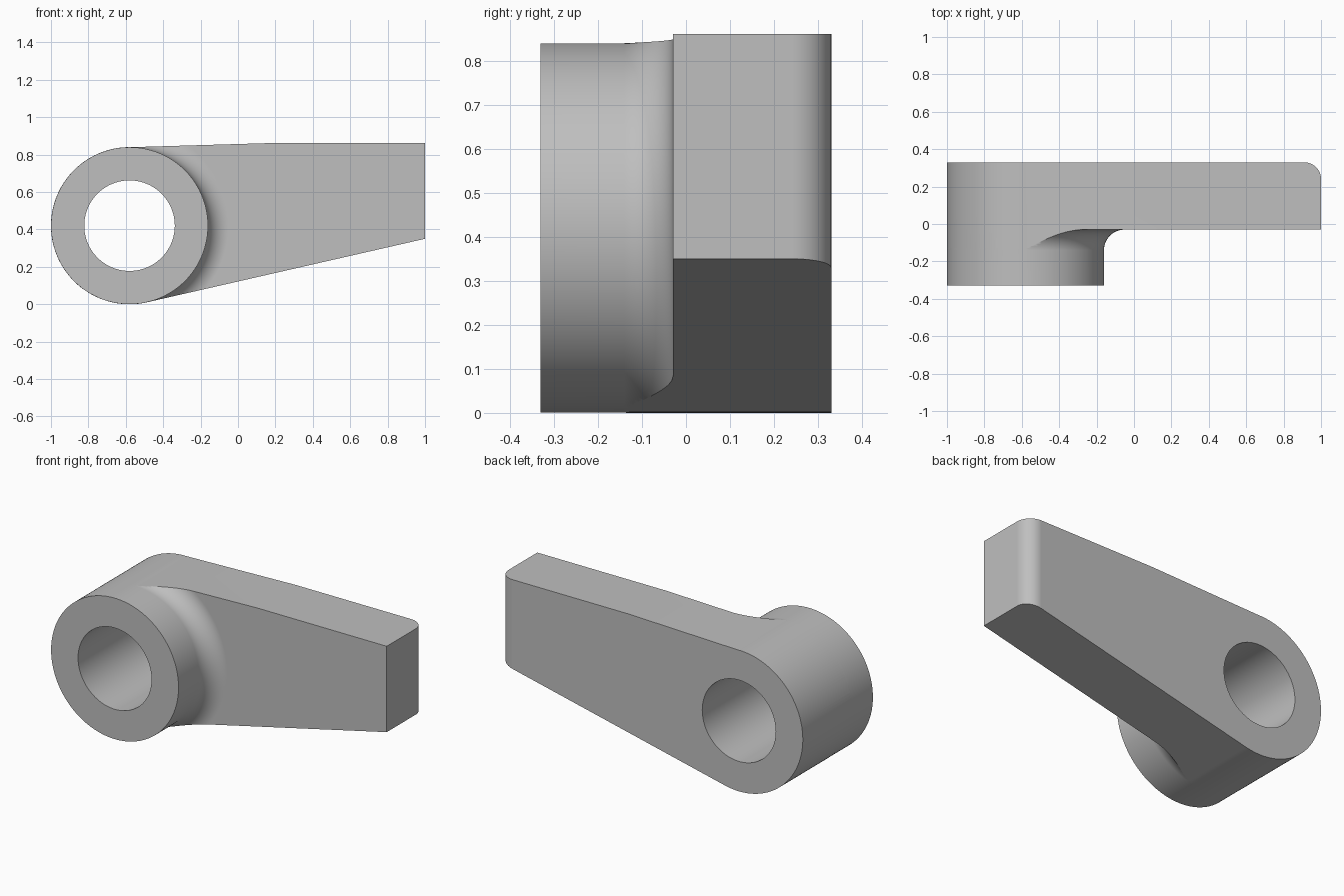
import bpy, bmesh
from math import sin, cos, radians, pi

cube = bpy.data.objects.get("Cube")
if cube:
    bpy.data.objects.remove(cube)

HUB_X, HUB_Z, HUB_R, HOLE_R = -0.58, 0.42, 0.42, 0.242
HALF_DEPTH, ARM_FRONT, FILLET = 0.33, -0.03, 0.11

grey = bpy.data.materials.new("plain grey")
grey.use_nodes = True
colour = (0.52, 0.52, 0.52, 1)
grey.diffuse_color = colour
grey.node_tree.nodes["Principled BSDF"].inputs["Base Color"].default_value = colour


def make_object(name, bm):
    bmesh.ops.recalc_face_normals(bm, faces=bm.faces)
    mesh = bpy.data.meshes.new(name)
    bm.to_mesh(mesh)
    bm.free()
    mesh.materials.append(grey)
    obj = bpy.data.objects.new(name, mesh)
    bpy.context.collection.objects.link(obj)
    return obj


def revolve(name, profile, segments=160):
    """Solid turned about the hub axis from (radius, y) pairs."""
    bm = bmesh.new()
    rings = []
    for r, y in profile:
        angles = [2 * pi * i / segments for i in range(segments)]
        rings.append([bm.verts.new((HUB_X + r * cos(a), y, HUB_Z + r * sin(a))) for a in angles])
    for low, high in zip(rings, rings[1:]):
        for i in range(segments):
            j = (i + 1) % segments
            bm.faces.new((low[i], low[j], high[j], high[i]))
    bm.faces.new(rings[0])
    bm.faces.new(rings[-1])
    return make_object(name, bm)


def cut(obj, cutter, operation):
    mod = obj.modifiers.new(operation, 'BOOLEAN')
    mod.operation, mod.solver, mod.object = operation, 'EXACT', cutter
    bpy.context.view_layer.objects.active = obj
    bpy.ops.object.modifier_apply(modifier=mod.name)
    bpy.data.objects.remove(cutter)


# Lever outline: round hub with a tapering arm
steps = 90
start, end = radians(88.5), radians(282.8)
outline = [(HUB_X + HUB_R * cos(a), HUB_Z + HUB_R * sin(a))
           for a in (start + (end - start) * i / steps for i in range(steps + 1))]
outline += [(1, 0.35), (1, 0.861), (0.15, 0.861)]

bm = bmesh.new()
face = bm.faces.new([bm.verts.new((x, -HALF_DEPTH, z)) for x, z in outline])
extruded = bmesh.ops.extrude_face_region(bm, geom=[face])["geom"]
back = [v for v in extruded if isinstance(v, bmesh.types.BMVert)]
bmesh.ops.translate(bm, verts=back, vec=(0, 2 * HALF_DEPTH, 0))

# Rounded back corner at the arm tip
tip = [e for e in bm.edges if all(v.co.x > 0.99 and v.co.y > 0 for v in e.verts)]
bmesh.ops.bevel(bm, geom=tip, offset=0.09, segments=12, profile=0.5, affect='EDGES')
lever = make_object("lever_arm", bm)

# Turned envelope: boss, concave fillet, then the full width of the arm
boss_r = HUB_R - 0.0005
envelope = [(boss_r, -0.5)]
for i in range(17):
    t = pi / 2 * i / 16
    envelope.append((boss_r + FILLET * (1 - cos(t)), ARM_FRONT - FILLET * (1 - sin(t))))
envelope += [(1.9, ARM_FRONT), (1.9, 0.5)]
cut(lever, revolve("boss_envelope", envelope), 'INTERSECT')

# Through hole
cut(lever, revolve("hole_cutter", [(HOLE_R, -0.5), (HOLE_R, 0.5)], 128), 'DIFFERENCE')

# Smooth curved walls, crisp rims
bpy.ops.object.select_all(action='DESELECT')
lever.select_set(True)
bpy.context.view_layer.objects.active = lever
bpy.ops.object.shade_smooth_by_angle(angle=radians(25))
normals = lever.modifiers.new("flat face normals", 'WEIGHTED_NORMAL')
normals.keep_sharp = True
